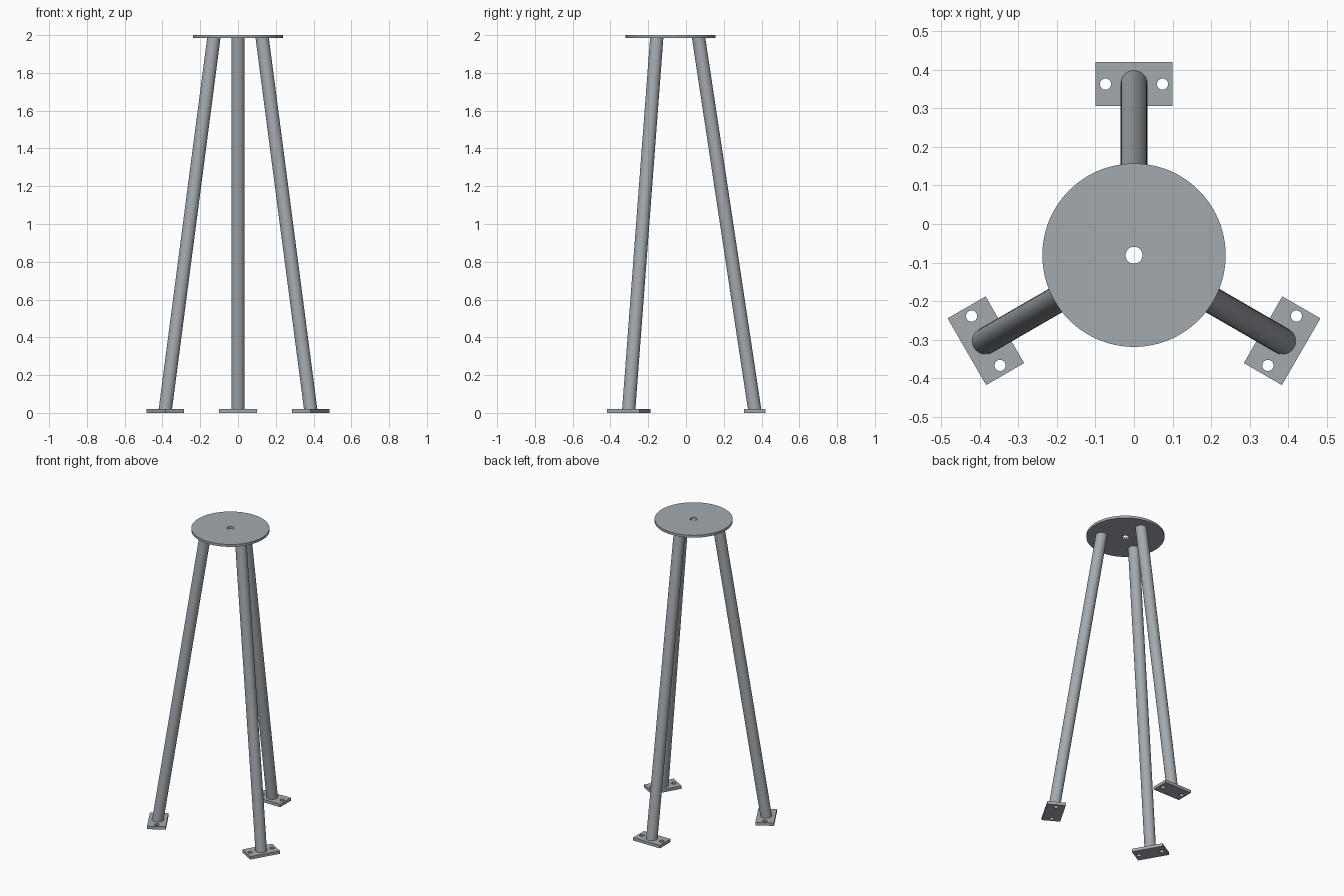
import bpy, bmesh, math
from mathutils import Matrix

if "Cube" in bpy.data.objects:
    bpy.data.objects.remove(bpy.data.objects["Cube"])

steel = bpy.data.materials.new("grey steel")
steel.diffuse_color = (0.37, 0.40, 0.43, 1)
steel.use_nodes = True
steel.node_tree.nodes["Principled BSDF"].inputs["Base Color"].default_value = steel.diffuse_color

CENTRE_Y = -0.081      # axis of the three-way symmetry
PLATE_T = 0.02         # foot plate thickness
DISC_T = 0.016         # top disc thickness
TOP = 2.0


def circle(cx, cy, r, n):
    return [(cx + r * math.cos(2 * math.pi * i / n),
             cy + r * math.sin(2 * math.pi * i / n)) for i in range(n)]


def finish(name, bm, matrix):
    bmesh.ops.remove_doubles(bm, verts=bm.verts, dist=1e-5)
    bmesh.ops.recalc_face_normals(bm, faces=bm.faces)
    me = bpy.data.meshes.new(name)
    bm.to_mesh(me)
    bm.free()
    me.materials.clear()
    me.materials.append(steel)
    ob = bpy.data.objects.new(name, me)
    ob.matrix_world = matrix
    bpy.context.collection.objects.link(ob)
    bpy.ops.object.select_all(action='DESELECT')
    ob.select_set(True)
    bpy.context.view_layer.objects.active = ob
    bpy.ops.object.shade_smooth_by_angle(angle=math.radians(30))
    return ob


def drilled_plate(name, outlines, thickness, matrix):
    """Flat plate from an outer outline followed by its hole outlines."""
    cu = bpy.data.curves.new(name + "_profile", 'CURVE')
    cu.dimensions = '2D'
    cu.fill_mode = 'BOTH'
    cu.extrude = thickness / 2
    for pts in outlines:
        sp = cu.splines.new('POLY')
        sp.points.add(len(pts) - 1)
        for p, (x, y) in zip(sp.points, pts):
            p.co = (x, y, 0, 1)
        sp.use_cyclic_u = True
    tmp = bpy.data.objects.new(name + "_profile", cu)
    bpy.context.collection.objects.link(tmp)
    bm = bmesh.new()
    bm.from_mesh(tmp.to_mesh())
    tmp.to_mesh_clear()
    bpy.data.objects.remove(tmp)
    bpy.data.curves.remove(cu)
    bmesh.ops.translate(bm, verts=bm.verts, vec=(0, 0, thickness / 2))
    return finish(name, bm, matrix)


def leg(name, r, r_low, r_high, z_low, z_high, matrix):
    """Leaning tube with ends cut level, so it sits flush on both plates."""
    lean = (r_low - r_high) / (z_high - z_low)
    bm = bmesh.new()
    bmesh.ops.create_cone(bm, cap_ends=True, segments=48, radius1=r, radius2=r,
                          depth=z_high - z_low)
    for v in bm.verts:
        mid = r_high if v.co.z > 0 else r_low
        v.co.y = v.co.y * math.hypot(1, lean) + mid
        v.co.z += (z_low + z_high) / 2
    return finish(name, bm, matrix)


# Top disc with centre hole
drilled_plate("top_disc", [circle(0, 0, 0.238, 96), circle(0, 0, 0.022, 32)],
              DISC_T, Matrix.Translation((0, CENTRE_Y, TOP - DISC_T)))

# Three legs, each with a two-hole foot plate
foot = [(-0.1, 0.387), (0.1, 0.387), (0.1, 0.501), (-0.1, 0.501)]
holes = [circle(s * 0.074, 0.444, 0.0145, 32) for s in (-1, 1)]
for i, side in enumerate(("back", "left", "right")):
    m = Matrix.Translation((0, CENTRE_Y, 0)) @ Matrix.Rotation(i * 2 * math.pi / 3, 4, 'Z')
    drilled_plate(side + "_foot_plate", [foot] + holes, PLATE_T, m)
    leg(side + "_leg", 0.035, 0.444, 0.148, PLATE_T, TOP - DISC_T, m)
